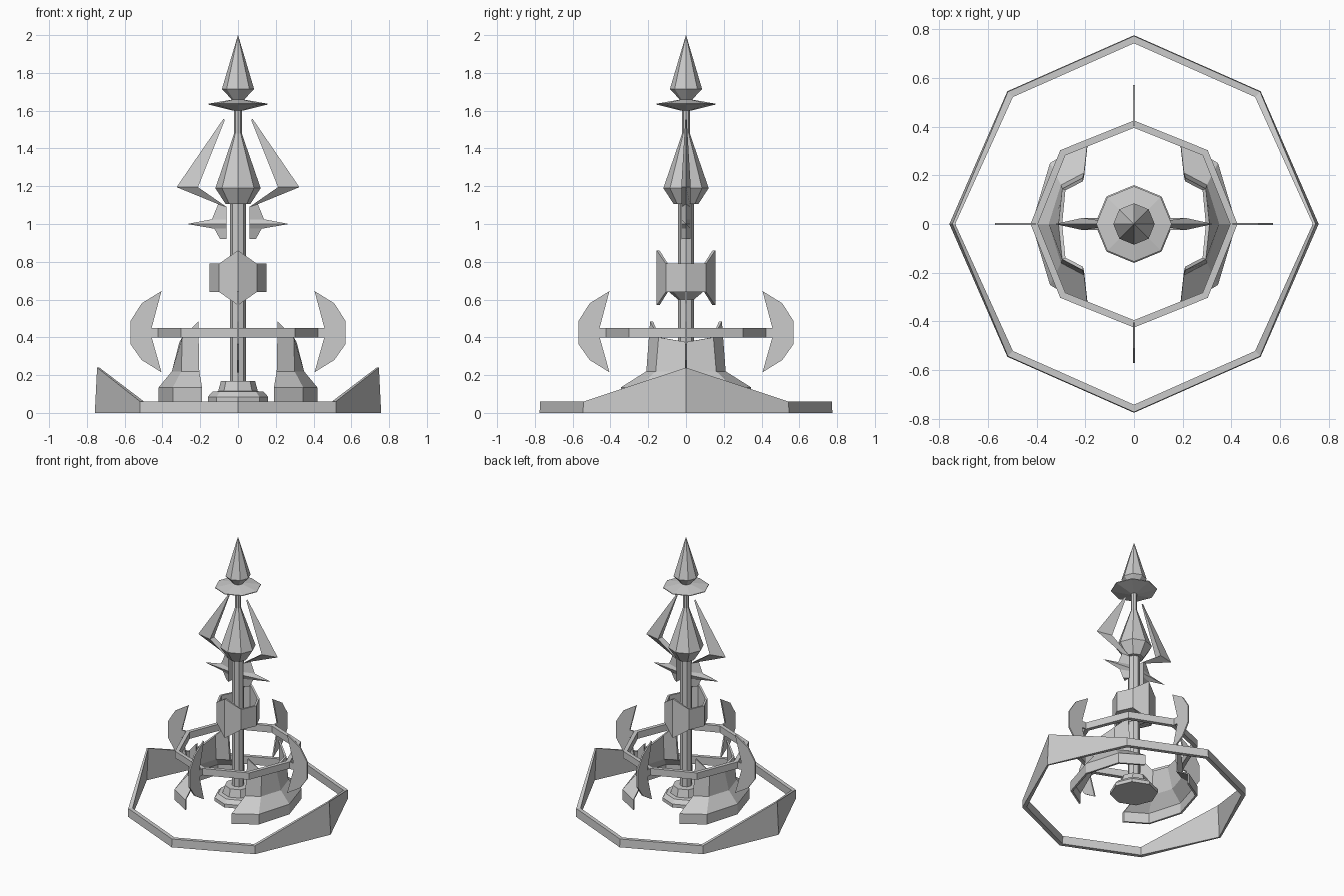
import bpy, bmesh, math
from mathutils import Vector

cube = bpy.data.objects.get("Cube")
if cube:
    bpy.data.objects.remove(cube, do_unlink=True)

grey = bpy.data.materials.new("stone_grey")
grey.use_nodes = True
COLOUR = (0.6, 0.6, 0.6, 1)
grey.diffuse_color = COLOUR
grey.node_tree.nodes["Principled BSDF"].inputs["Base Color"].default_value = COLOUR


def finish(name, bm):
    bmesh.ops.remove_doubles(bm, verts=bm.verts, dist=1e-5)
    bmesh.ops.dissolve_degenerate(bm, dist=1e-5, edges=bm.edges)
    bmesh.ops.recalc_face_normals(bm, faces=bm.faces)
    me = bpy.data.meshes.new(name)
    bm.to_mesh(me)
    bm.free()
    me.materials.append(grey)
    ob = bpy.data.objects.new(name, me)
    bpy.context.collection.objects.link(ob)
    return ob


def loft(name, sections, closed=False):
    """Bridge equal-length cross-sections, capping the ends if open."""
    bm = bmesh.new()
    rows = [[bm.verts.new(p) for p in s] for s in sections]
    n = len(rows[0])
    for i in range(len(rows) if closed else len(rows) - 1):
        a, b = rows[i], rows[(i + 1) % len(rows)]
        for j in range(n):
            k = (j + 1) % n
            bm.faces.new((a[j], a[k], b[k], b[j]))
    if not closed:
        bm.faces.new(rows[0])
        bm.faces.new(rows[-1])
    return finish(name, bm)


def lathe(name, profile):
    """Eight-sided turned part from (radius, height) points."""
    return loft(name, [[(max(r, 0.0005) * math.cos(i * math.pi / 4),
                         max(r, 0.0005) * math.sin(i * math.pi / 4), z)
                        for i in range(8)] for r, z in profile])


def octagon_ring(name, rx, ry, cx, cy, shape):
    """Eight-cornered band; shape(i) gives bottom, top, wall, top lean."""
    plan = [(rx, 0), (cx, cy), (0, ry), (-cx, cy),
            (-rx, 0), (-cx, -cy), (0, -ry), (cx, -cy)]
    secs = []
    for i, (x, y) in enumerate(plan):
        z0, z1, wall, lean = shape(i)
        v = Vector((x, y, 0))
        d = v.normalized()
        at = lambda off, z: v - d * off + Vector((0, 0, z))
        secs.append([at(0, z0), at(lean, z1), at(lean + wall, z1), at(wall, z0)])
    return loft(name, secs, closed=True)


# Ground ring, rising to a peak on each side
octagon_ring("ground_ring", 0.758, 0.775, 0.52, 0.545,
             lambda i: (0, 0.24, 0.012, 0.012) if i % 4 == 0 else (0, 0.06, 0.03, 0.003))

# Raised ring
octagon_ring("raised_ring", 0.425, 0.425, 0.303, 0.303,
             lambda i: (0.40, 0.45, 0.03, 0))

# Crescent fins around the raised ring
CRESCENT = [(0.405, 0.645), (0.51, 0.58), (0.57, 0.485), (0.57, 0.365),
            (0.51, 0.28), (0.405, 0.215), (0.457, 0.40), (0.41, 0.40),
            (0.41, 0.45), (0.457, 0.45)]
for n, side in enumerate(("left", "back", "right", "front")):
    fin = loft("crescent_fin_" + side,
               [[(x, t, z) for x, z in CRESCENT] for t in (-0.005, 0.005)])
    fin.rotation_euler.z = n * math.pi / 2

# Curved side shells: skirt, shoulder, and wall with horned ends
HALF = [  # end, corner, middle; each from bottom to top
    [(0.19, 0.345, 0.06), (0.19, 0.345, 0.135), (0.205, 0.21, 0.22), (0.21, 0.19, 0.485)],
    [(0.345, 0.25, 0.06), (0.345, 0.25, 0.135), (0.30, 0.16, 0.22), (0.295, 0.145, 0.40)],
    [(0.42, 0, 0.06), (0.42, 0, 0.135), (0.35, 0, 0.22), (0.31, 0, 0.375)],
]
WALL = 0.015
for side, s in (("left", 1), ("right", -1)):
    secs = []
    for col, sy in [(HALF[0], 1), (HALF[1], 1), (HALF[2], 1), (HALF[1], -1), (HALF[0], -1)]:
        outer = [Vector((s * x, sy * y, z)) for x, y, z in col]
        inward = [Vector((-p.x * (p.x * s > 0.25), -p.y, 0)).normalized() * WALL
                  for p in outer]
        secs.append(outer + [p + d for p, d in zip(outer[::-1], inward[::-1])])
    loft("side_shell_" + side, secs)

# Pedestal and central mast
lathe("pedestal", [(0.16, 0.06), (0.16, 0.085), (0.135, 0.112), (0.105, 0.115),
                   (0.09, 0.17), (0.04, 0.17)])
lathe("mast", [(0.042, 0.16), (0.042, 1.12)])

# Collar with pointed front and back plates, and its seat
octagon_ring("collar", 0.15, 0.155, 0.1, 0.107,
             lambda i: (0.57, 0.86, 0.015, 0) if i % 4 == 2 else (0.64, 0.79, 0.015, 0))
lathe("collar_seat", [(0.042, 0.60), (0.09, 0.64), (0.14, 0.645), (0.14, 0.655), (0.042, 0.66)])

# Spire, disc and finial
lathe("spire", [(0.065, 1.105), (0.12, 1.19), (0.02, 1.48), (0.02, 1.61)])
lathe("spire_disc", [(0.025, 1.60), (0.155, 1.632), (0.155, 1.637), (0.025, 1.66)])
lathe("finial", [(0.025, 1.65), (0.085, 1.715), (0, 2.0)])

# Side blades: thick inner edge, sharp outer edge, (outer x, z, inner x, z, half thickness)
BLADE = [(0.077, 1.557, 0.07, 1.55, 0.004), (0.325, 1.195, 0.212, 1.195, 0.025),
         (0.105, 1.105, 0.06, 1.09, 0.025), (0.138, 1.025, 0.06, 1.025, 0.025),
         (0.27, 1.0, 0.06, 1.0, 0.025), (0.125, 0.975, 0.06, 0.975, 0.025),
         (0.095, 0.92, 0.06, 0.92, 0.025)]
for side, s in (("left", 1), ("right", -1)):
    loft("side_blade_" + side,
         [[(s * ox, 0, oz), (s * ix, t, iz), (s * ix, -t, iz)]
          for ox, oz, ix, iz, t in BLADE])
